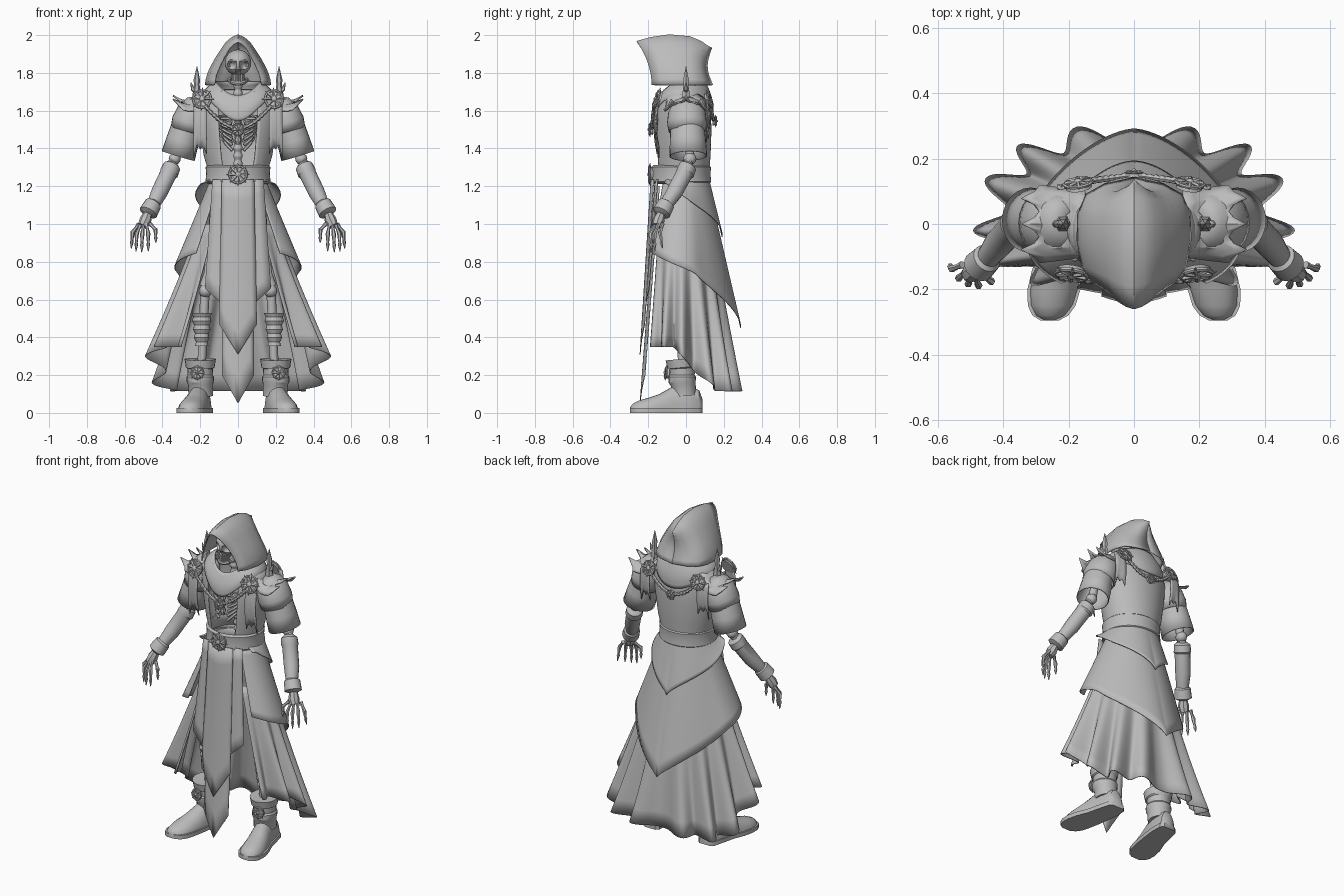
import bpy, bmesh, math
from mathutils import Vector
from math import sin, cos, pi, radians

if "Cube" in bpy.data.objects:
    bpy.data.objects.remove(bpy.data.objects["Cube"])

mat = bpy.data.materials.new("stone_grey")
mat.diffuse_color = (0.5, 0.5, 0.5, 1)
mat.use_nodes = True
mat.node_tree.nodes["Principled BSDF"].inputs["Base Color"].default_value = mat.diffuse_color


def make(name, grids, mirror=False, thick=0, angle=40):
    """Build one object from grids: (rows of points, closed around, capped)."""
    verts, faces = [], []
    for rows, closed, cap in grids:
        b, n = len(verts), len(rows[0])
        verts += [tuple(p) for r in rows for p in r]
        for i in range(len(rows) - 1):
            for j in range(n if closed else n - 1):
                k = (j + 1) % n
                faces.append((b + i*n + j, b + i*n + k, b + i*n + n + k, b + i*n + n + j))
        if cap:
            faces.append(tuple(b + j for j in reversed(range(n))))
            faces.append(tuple(b + (len(rows) - 1)*n + j for j in range(n)))
    me = bpy.data.meshes.new(name)
    me.from_pydata(verts, [], faces)
    bm = bmesh.new()
    bm.from_mesh(me)
    bmesh.ops.recalc_face_normals(bm, faces=bm.faces)
    bm.to_mesh(me)
    bm.free()
    me.materials.append(mat)
    ob = bpy.data.objects.new(name, me)
    bpy.context.collection.objects.link(ob)
    bpy.ops.object.select_all(action='DESELECT')
    ob.select_set(True)
    bpy.context.view_layer.objects.active = ob
    bpy.ops.object.shade_smooth_by_angle(angle=radians(angle))
    if thick:
        m = ob.modifiers.new("cloth", 'SOLIDIFY')
        m.thickness, m.offset = thick, 0
    if mirror:
        ob.modifiers.new("mirror", 'MIRROR')


def tube(pts, radii, n=10, cap=True, deep=1):
    """Round sweep; deep stretches it front to back."""
    pts = [Vector(p) for p in pts]
    if not isinstance(radii, (list, tuple)):
        radii = [radii] * len(pts)
    rows = []
    for i, p in enumerate(pts):
        d = (pts[min(i + 1, len(pts) - 1)] - pts[max(i - 1, 0)]).normalized()
        a = d.cross(Vector((0, 1, 0)) if abs(d.y) < .8 else Vector((0, 0, 1))).normalized()
        c = d.cross(a)*deep
        rows.append([p + radii[i]*(cos(2*pi*j/n)*a + sin(2*pi*j/n)*c) for j in range(n)])
    return rows, True, cap


def lerp(a, b, t):
    return a + (b - a)*t


def beads(a, b, count, r, n=6, sag=0):
    """Beaded strand between two points."""
    a, b = Vector(a), Vector(b)
    m = count*4
    return tube([a.lerp(b, i/m) - Vector((0, 0, sag*sin(pi*i/m))) for i in range(m + 1)],
                [r*(.5 + .5*abs(sin(pi*(i + .5)/4))) for i in range(m + 1)], n)


def ball(c, r, n=12):
    c = Vector(c)
    return [[c + Vector((r[0]*sin(pi*i/n)*cos(pi*j/n), r[1]*sin(pi*i/n)*sin(pi*j/n), r[2]*cos(pi*i/n)))
             for j in range(2*n)] for i in range(n + 1)], True, False


def around(phi, rx, ry, cy, z, p=1.0):
    """Point on an oval; phi = 0 is the front."""
    s, c = sin(phi), cos(phi)
    return (rx*math.copysign(abs(s)**p, s), cy - ry*math.copysign(abs(c)**p, c), z)


def badge(loc, nrm, r):
    """Round ornament with rim, hub and rays."""
    c, d = Vector(loc), Vector(nrm).normalized()
    u = d.cross(Vector((0, 0, 1))).normalized()
    v = u.cross(d)
    at = lambda a, q, h: c + q*(cos(a)*u + sin(a)*v) + h*d
    g = [tube([c - .01*d, c + .006*d], [r*.8, r*.7], 20),
         tube([c, c + .014*d, c + .02*d], [r*.3, r*.25, r*.08], 10),
         tube([at(2*pi*i/24, r*.82, .006) for i in range(25)], r*.12, 6)]
    for i in range(8):
        g.append(tube([at(pi*i/4, r*.2, .01), at(pi*i/4, r*.7, .01), at(pi*i/4, r*1.1, .004)],
                      [r*.1, r*.14, r*.02], 5))
    return g


# Hood: arches swept from the pointed lip to the back
stations = [(-.26, -.18, .125, 1.965), (-.19, -.13, .157, 1.985), (-.09, -.05, .172, 2.0), (.02, .03, .17, 1.99),
            (.08, .09, .145, 1.965), (.115, .12, .09, 1.94), (.135, .14, .0, 1.93)]
arch = [(0, 1), (.12, .97), (.25, .91), (.4, .8), (.55, .67), (.7, .52), (.85, .36), (.95, .18), (1, 0)]
rows = []
for yt, yb, w, zt in stations:
    half = [(w*f, lerp(yb, yt, t*t) - max(0, yb)*.2*sin(pi*t), lerp(1.735, zt, t)) for t, f in arch]
    rows.append(half + [(-x, y, z) for x, y, z in reversed(half[:-1])])
make("hood", [(rows, False, False)], thick=.008)


# Skull: oval with sunken sockets, jaw and teeth
def face(p):
    x, y, z = p
    for ex, ez, er, dep in ((.031, 1.842, .017, .035), (-.031, 1.842, .017, .035), (0, 1.805, .01, .025)):
        q = math.hypot(x - ex, z - ez)/er
        if y < -.1 and q < 1.3:
            y += dep*max(0, 1 - (q/1.3)**4)
    if z < 1.83:
        x *= 1 - 2*(1.83 - z)
    return (x, y, z)


skull = ([[face(p) for p in r] for r in ball((0, -.09, 1.853), (.07, .085, .07), 24)[0]], True, False)
jaw = tube([(.045*cos(a), -.1 - .055*sin(a), 1.765 - .02*sin(a)) for a in [pi*i/12 for i in range(13)]], .012, 8)
teeth = [tube([(.03*sin(a), -.12 - .035*cos(a), 1.75), (.03*sin(a), -.12 - .035*cos(a), 1.795)], .006, 6)
         for a in [(-1.2 + .3*i) for i in range(9)]]
make("skull", [skull, jaw] + teeth)

# Spine, breastbone and ribs
make("spine", [beads((0, .01, 1.18), (0, -.05, 1.8), 15, .026, 8), beads((0, -.15, 1.58), (0, -.15, 1.42), 4, .018, 8)])
ribs = []
for i in range(6):
    pts = [(.02 + (.085 - .004*i)*sin(a), -.05 - .1*cos(a), 1.55 - .03*i + (.01 + .01*i)*sin(a) - .02*cos(a))
           for a in [pi*(.05 + .9*k/12) for k in range(13)]]
    ribs.append(tube(pts, .009, 6))
make("ribs", ribs, mirror=True)

# Robe body, open at the chest
N = 48
rows = []
for z, rx, ry in [(1.24, .155, .14), (1.3, .16, .142), (1.36, .178, .147), (1.5, .2, .152), (1.6, .21, .148),
                  (1.67, .2, .13), (1.71, .16, .11)]:
    rows.append([around(lerp(.52, 2*pi - .52, j/N), rx, ry, -.02, z) for j in range(N + 1)])
make("robe_body", [(rows, False, False)], thick=.006)

# Draped cowl round the neck
rows = []
for i in range(9):
    t = i/8
    row = []
    for j in range(N):
        ph = 2*pi*j/N
        f, b = max(0, cos(ph))**2, max(0, -cos(ph))**2
        g = sin(pi*min(1, t*1.2)/2)
        row.append(around(ph, lerp(.12, .185, g), lerp(.12, .162, g), -.02,
                          lerp(1.755 - .075*f, 1.665 - .12*f**2 - .08*b, t)))
    rows.append(row)
make("cowl", [(rows, True, False)], thick=.006)

# Hanging strips with torn ends, front and back
strips = []
for y0, y1, zb in ((-.15, -.172, 1.37), (.115, .13, 1.45)):
    rows = [[(lerp(.165, .235, k/4), lerp(y0, y1, sin(pi*i/5)*.8 + .1) + (.01 if y0 < 0 else -.01)*k/4,
              lerp(1.66, zb + (0, .04, .025, .05, -.02)[k], i/5)) for k in range(5)] for i in range(6)]
    strips.append((rows, False, False))
make("torn_strips", strips, mirror=True, thick=.006)

# Sleeves: puffed cap over flared cuff
make("sleeve_cap", [tube([(.19, .005, 1.655), (.21, .005, 1.63), (.235, .005, 1.585), (.257, .005, 1.535), (.27, .005, 1.49)],
                         [.03, .068, .088, .093, .086], 24, False, 1.1)], mirror=True, thick=.006)
make("sleeve", [tube([(.25, .005, 1.57), (.272, .007, 1.51), (.293, .01, 1.44), (.317, .012, 1.36)],
                     [.072, .08, .084, .088], 24, False, 1.1)], mirror=True, thick=.006)

# Shoulder plates with points and spikes
rows = []
for i in range(6):
    t = i/5
    rows.append([(lerp(.15, .29 + (.055 if k % 4 == 2 else .015 if k % 2 else 0), t), (k - 6)/6*lerp(.1, .118, t),
                  1.705 - .045*((k - 6)/6)**2 - .03*sin(pi*t) - .055*t + (.03*t**3 if k % 4 == 2 else 0))
                 for k in range(13)])
spikes = [tube([(.218, 0, 1.64), (.218, 0, 1.74), (.218, 0, 1.76), (.217, 0, 1.835)], [.03, .014, .018, .001], 6),
          tube([(.205, 0, 1.69), (.24, 0, 1.715), (.25, 0, 1.75)], [.016, .012, .001], 6)]
make("shoulder_plate", [(rows, False, False)], mirror=True, thick=.008)
make("shoulder_spikes", spikes, mirror=True)

# Badges and chains
make("shoulder_badges", badge((.19, -.15, 1.66), (.15, -1, .35), .058) + badge((.17, .12, 1.655), (.15, 1, .35), .05),
     mirror=True)
make("chains", [beads((.17, -.17, 1.62), (0, -.185, 1.5), 9, .012, 6, .02),
                beads((.15, .13, 1.63), (0, .15, 1.55), 8, .012, 6, .02)], mirror=True)
make("centre_badges", badge((0, -.185, 1.5), (0, -1, 0), .035) + badge((0, .15, 1.545), (0, 1, 0), .03))

# Belt and buckle
belt = [[around(2*pi*j/N, .157 + d, .143 + d, -.025, z) for j in range(N)]
        for z, d in ((1.215, .003), (1.225, .013), (1.265, .008), (1.3, .012), (1.31, .0))]
make("belt", [(belt, True, False)], thick=.006)
make("belt_buckle", badge((0, -.185, 1.262), (0, -1, 0), .055))


def skirt(name, z0, top, hem, phi0, hem_z, power, pleats=0, amp=0, seg=72):
    """Flared layer open at the front; hem = (half width, front depth, back depth)."""
    rows = []
    for i in range(11):
        t = i/10
        row = []
        for j in range(seg + 1):
            ph = lerp(phi0, 2*pi - phi0, j/seg)
            b = (1 - cos(ph))/2
            k = 1 + amp*t*cos(pleats*ph)
            p = 1 + power*t*max(0, min(1, -2*cos(ph)))
            row.append(around(ph, lerp(top[0], hem[0], t)*k, lerp(top[1], lerp(hem[1], hem[2], b), t)*k, -.02,
                              lerp(z0, hem_z(b, abs(ph - pi)), t), p))
        rows.append(row)
    make(name, [(rows, False, False)], thick=.005, angle=60)


def smooth(t):
    t = max(0, min(1, t))
    return t*t*(3 - 2*t)


# Two overskirts with a pointed back, and the pleated skirt
skirt("upper_overskirt", 1.24, (.157, .14), (.225, .15, .212), .95,
      lambda b, a: .93 + .285*min(1, a/2.1)**.85, .15)
skirt("lower_overskirt", 1.22, (.15, .134), (.335, .2, .31), .72,
      lambda b, a: .87 - .2*b - .22*max(0, 1 - a/1.3)**1.2, .25)
skirt("pleated_skirt", 1.0, (.2, .155), (.44, .18, .29), .66,
      lambda b, a: .35 - .235*smooth((b - .35)/.5), -.3, 14, -.115, 192)


def panel(name, w0, w1, z0, zedge, ztip, y0, y1):
    """Hanging cloth panel with a pointed end."""
    rows = []
    for i in range(9):
        row = []
        for k in range(-4, 5):
            z = lerp(z0, lerp(ztip, zedge, abs(k)/4), i/8)
            t = (z0 - z)/(z0 - ztip)
            row.append((k/4*lerp(w0, w1, i/8), lerp(y0, y1, t) + .014*(k/4)**2, z))
        rows.append(row)
    make(name, [(rows, False, False)], thick=.005)


panel("front_panel", .085, .1, 1.235, .47, .31, -.185, -.243)
panel("side_panel", .135, .175, 1.235, .66, .5, -.163, -.222)
panel("under_panel", .075, .085, 1.2, .2, .05, -.155, -.243)

# Elbow bones, bracers and cuffs
make("arm_bones", [tube([(.3, .02, 1.48), (.325, .02, 1.37), (.335, .02, 1.345)], [.02, .025, .015]),
                   ball((.335, .02, 1.345), (.032, .035, .032), 8), tube([(.335, .02, 1.35), (.4, -.03, 1.2)], .025)],
     mirror=True)
make("bracers", [tube([(.344, .018, 1.315), (.35, .01, 1.305), (.365, -.005, 1.27), (.369, -.01, 1.265), (.415, -.06, 1.17),
                       (.445, -.1, 1.11), (.45, -.105, 1.105), (.475, -.13, 1.06), (.48, -.135, 1.05)],
                      [.03, .047, .05, .045, .044, .036, .046, .05, .025], 16)], mirror=True, angle=30)

# Skeletal hands
hand = [tube([(.475, -.13, 1.06), (.49, -.145, 1.02), (.505, -.155, .99)], [.022, .032, .026], 8)]
for x, y, tx, ty, tz in ((.525, -.125, .565, -.125, .87), (.515, -.145, .54, -.165, .855), (.5, -.16, .51, -.185, .85),
                         (.485, -.165, .475, -.19, .855), (.465, -.155, .435, -.175, .9)):
    b, e = Vector((x, y, 1.0)), Vector((tx, ty, tz))
    k = b.lerp(e, .45) + Vector(((x - .495)*.5, -.012, .015))
    hand.append(tube([b, b.lerp(k, .5), k, k.lerp(e, .5), k.lerp(e, .6), e], [.012, .008, .012, .007, .01, .002], 6))
make("hands", hand, mirror=True)

# Legs: bones with banded shin guards
make("leg_bones", [tube([(.12, -.02, 1.1), (.16, -.03, .74), (.17, -.03, .67)], [.025, .02, .035]),
                   ball((.173, -.035, .645), (.035, .04, .035), 8), tube([(.175, -.03, .64), (.195, -.02, .2)], [.025, .022])],
     mirror=True)
make("shin_guards", [tube([(.192, -.025, .53 - .022*i) for i in range(9)],
                          [.056 - .0025*i - (.008 if i % 2 else 0) for i in range(9)], 16)], mirror=True, angle=20)

# Boots: foot, sole, shaft with straps and buckle
foot = [(.088, .19, .03, .07), (.07, .192, .05, .12), (.0, .2, .06, .15), (-.07, .213, .064, .14),
        (-.14, .232, .073, .1), (-.2, .245, .074, .08), (-.25, .252, .066, .065), (-.28, .256, .048, .05),
        (-.296, .258, .02, .03)]


def section(y, cx, w, h):
    return [(cx + w*cos(a), y, max(0, h*sin(a)**.8)) for a in [pi*i/12 for i in range(13)]]


make("boots", [([section(*s) for s in foot], True, True)], mirror=True)
make("soles", [([[(cx + sx*(w + .007), y, z) for sx, z in ((1, 0), (1, .025), (-1, .025), (-1, 0))]
                 for y, cx, w, h in foot], True, True)], mirror=True)
make("boot_shafts", [tube([(.197, -.01, .09), (.198, -.015, .15), (.2, -.02, .17), (.2, -.02, .19), (.2, -.02, .2),
                           (.2, -.02, .235), (.2, -.022, .24), (.2, -.025, .285), (.2, -.025, .275)],
                          [.066, .066, .073, .073, .066, .068, .076, .083, .05], 20)], mirror=True, angle=30)
make("boot_buckles", badge((.215, -.1, .212), (.1, -1, .1), .038), mirror=True)
